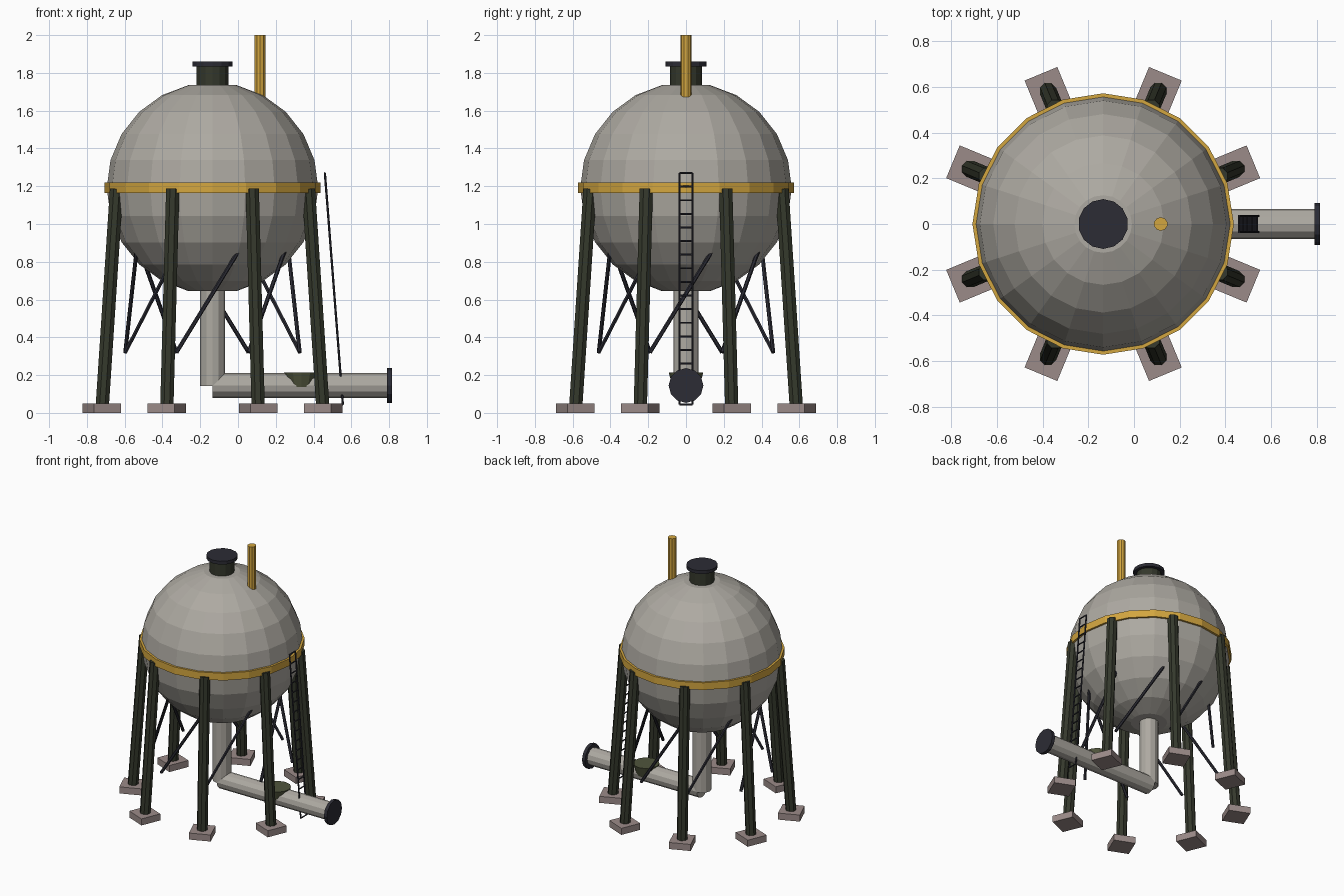
import bpy, math
from mathutils import Vector

if "Cube" in bpy.data.objects:
    bpy.data.objects.remove(bpy.data.objects["Cube"])

CX = -0.135          # tank axis
ZC, R = 1.19, 0.56   # tank centre height and radius


def material(name, rgb):
    m = bpy.data.materials.new(name)
    m.diffuse_color = (*rgb, 1)
    m.use_nodes = True
    m.node_tree.nodes["Principled BSDF"].inputs["Base Color"].default_value = m.diffuse_color
    return m


SHELL = material("shell_grey", (0.42, 0.40, 0.36))
YELLOW = material("yellow", (0.65, 0.38, 0.05))
OLIVE = material("dark_olive", (0.035, 0.04, 0.025))
NAVY = material("dark_navy", (0.025, 0.025, 0.035))
GREEN = material("valve_green", (0.08, 0.09, 0.045))
STONE = material("footing_stone", (0.33, 0.26, 0.25))


def polar(r, a, z):
    return Vector((CX + r * math.cos(a), r * math.sin(a), z))


def rod(name, p, q, r, mat, sides=12, r2=None):
    """Cylinder or frustum from p to q."""
    p, q = Vector(p), Vector(q)
    d = q - p
    bpy.ops.mesh.primitive_cone_add(vertices=sides, radius1=r, radius2=r if r2 is None else r2,
                                    depth=d.length, location=(p + q) / 2,
                                    rotation=d.to_track_quat('Z', 'Y').to_euler())
    o = bpy.context.object
    o.name = name
    o.data.materials.append(mat)
    return o


def lathe(name, profile, sides, mat, closed=False):
    """Revolve (radius, z) points about the tank axis."""
    n = len(profile)
    verts = [polar(r, 2 * math.pi * i / sides, z) for i in range(sides) for r, z in profile]
    faces = []
    for i in range(sides):
        a, b = i * n, (i + 1) % sides * n
        for j in range(n if closed else n - 1):
            k = (j + 1) % n
            faces.append((a + j, b + j, b + k, a + k))
    if not closed:
        faces.append([i * n for i in reversed(range(sides))])
        faces.append([i * n + n - 1 for i in range(sides)])
    me = bpy.data.meshes.new(name)
    me.from_pydata(verts, [], faces)
    me.materials.append(mat)
    o = bpy.data.objects.new(name, me)
    bpy.context.collection.objects.link(o)
    return o


# spherical tank with flattened poles, and its equator band
lats = [math.radians(-77 + 15.4 * i) for i in range(11)]
lathe("tank_shell", [(R * math.cos(t), ZC + R * math.sin(t)) for t in lats], 20, SHELL)
lathe("equator_band", [(0.545, 1.165), (0.572, 1.165), (0.572, 1.22), (0.545, 1.22)], 20, YELLOW, True)

# top hatch and vent
rod("hatch_neck", (CX, 0, 1.70), (CX, 0, 1.84), 0.086, OLIVE, 14)
rod("hatch_lid", (CX, 0, 1.835), (CX, 0, 1.86), 0.109, NAVY, 14)
rod("vent_pipe", (0.117, 0, 1.60), (0.117, 0, 2.0), 0.03, YELLOW, 10)

# legs, footings and diagonal braces
for i in range(8):
    a = math.radians(22.5 + 45 * i)
    b = a + math.radians(45)
    rod(f"leg_{i}", polar(0.632, a, 0.03), polar(0.55, a, 1.185), 0.038, OLIVE, 8)
    bpy.ops.mesh.primitive_cube_add(size=1, location=polar(0.634, a, 0.025), rotation=(0, 0, a))
    pad = bpy.context.object
    pad.name = f"footing_{i}"
    pad.scale = (0.155, 0.155, 0.05)
    pad.data.materials.append(STONE)
    rod(f"brace_{i}", polar(0.5, a, 0.32), polar(0.43, b, 0.90), 0.011, NAVY, 6)

# outlet piping, valve body and end flange
rod("drain_pipe", (CX, 0, 0.142), (CX, 0, 0.70), 0.066, SHELL, 12)
rod("outlet_pipe", (CX, 0, 0.145), (0.80, 0, 0.145), 0.065, SHELL, 12)
rod("outlet_flange", (0.79, 0, 0.145), (0.815, 0, 0.145), 0.092, NAVY, 12)
rod("valve_body", (0.336, 0, 0.137), (0.336, 0, 0.215), 0.07, GREEN, 12, 0.092)

# leaning ladder
foot, top = Vector((0.555, 0, 0.045)), Vector((0.46, 0, 1.27))
for s, side in ((-1, "left"), (1, "right")):
    off = Vector((0, 0.035 * s, 0))
    rod(f"ladder_rail_{side}", foot + off, top + off, 0.006, NAVY, 6)
for i in range(18):
    p = foot.lerp(top, i / 17)
    rod(f"ladder_rung_{i}", p - Vector((0, 0.035, 0)), p + Vector((0, 0.035, 0)), 0.005, NAVY, 6)
